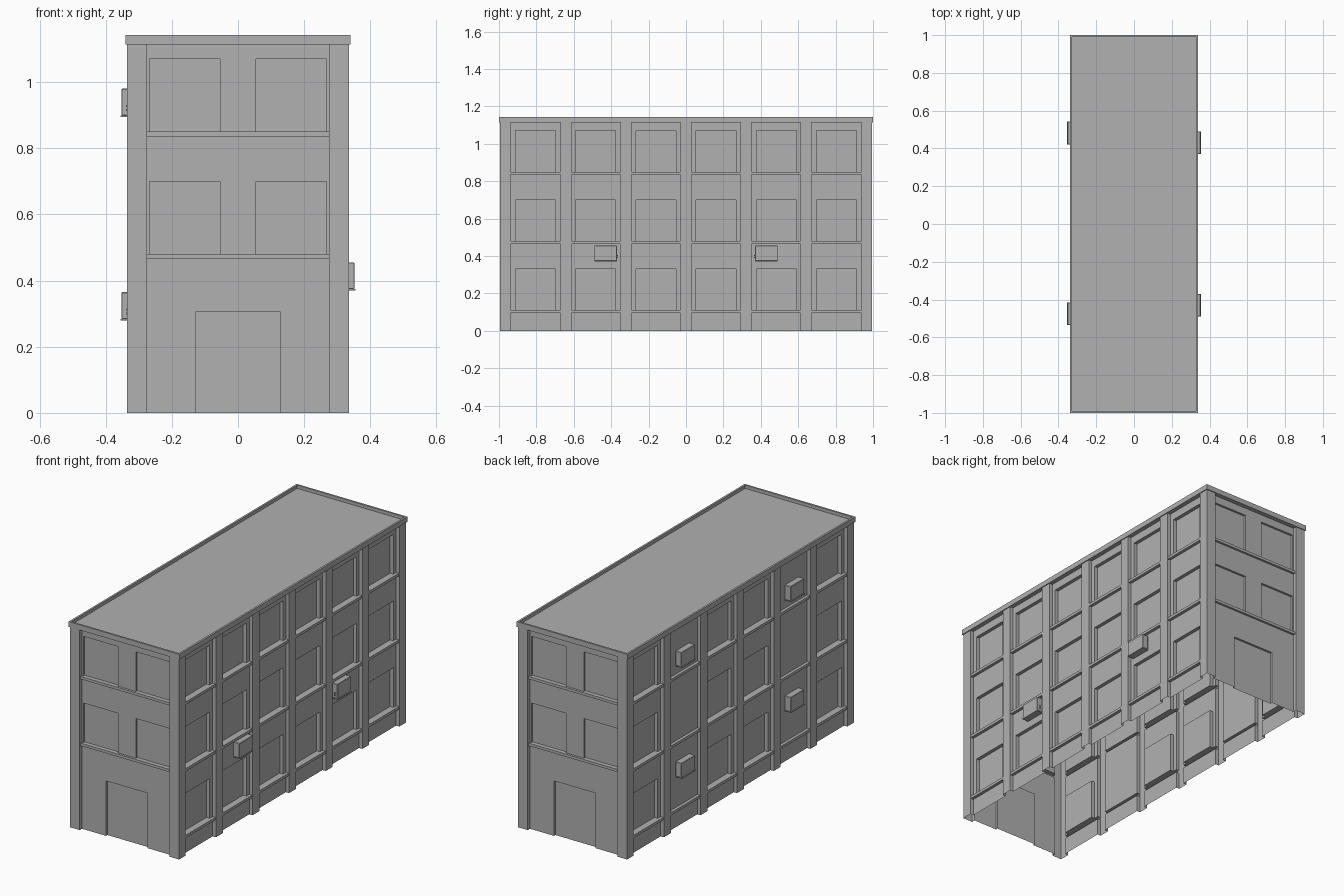
import bpy, bmesh, math
from mathutils import Matrix, Vector

if "Cube" in bpy.data.objects:
    bpy.data.objects.remove(bpy.data.objects["Cube"])

HALF_W, HALF_L = 0.335, 0.995      # outer faces of the pilasters
EAVE, TOP = 1.113, 1.142
WALL = 0.02                        # setback of wall behind pilasters

concrete = bpy.data.materials.new("concrete grey")
concrete.use_nodes = True
GREY = (0.44, 0.44, 0.44, 1)
concrete.diffuse_color = GREY
concrete.node_tree.nodes["Principled BSDF"].inputs["Base Color"].default_value = GREY


def finish(name, bm):
    mesh = bpy.data.meshes.new(name)
    bm.to_mesh(mesh)
    bm.free()
    mesh.materials.append(concrete)
    obj = bpy.data.objects.new(name, mesh)
    bpy.context.collection.objects.link(obj)
    return obj


def box(name, lo, hi, bevel=0):
    lo, hi = Vector(lo), Vector(hi)
    bm = bmesh.new()
    bmesh.ops.create_cube(bm, size=1)
    for v in bm.verts:
        v.co = Vector(c * s for c, s in zip(v.co, hi - lo)) + (lo + hi) / 2
    obj = finish(name, bm)
    if bevel:
        mod = obj.modifiers.new("bevel", 'BEVEL')
        mod.width, mod.segments = bevel, 1
    return obj


def relief_wall(name, half, offset, turn, regions):
    """Stepped wall sheet; regions are (u0, u1, z0, z1, setback), later ones win."""
    us = sorted({-half, half} | {u for r in regions for u in r[:2]})
    zs = sorted({0, EAVE} | {z for r in regions for z in r[2:4]})

    def setback(i, j):
        u, z = (us[i] + us[i + 1]) / 2, (zs[j] + zs[j + 1]) / 2
        depth = WALL
        for u0, u1, z0, z1, d in regions:
            if u0 < u < u1 and z0 < z < z1:
                depth = d
        return depth

    bm = bmesh.new()

    def quad(*points):
        bm.faces.new([bm.verts.new((u, d - offset, z)) for u, z, d in points])

    for i in range(len(us) - 1):
        for j in range(len(zs) - 1):
            u0, u1, z0, z1 = us[i], us[i + 1], zs[j], zs[j + 1]
            a = setback(i, j)
            quad((u0, z0, a), (u1, z0, a), (u1, z1, a), (u0, z1, a))
            if i + 2 < len(us) and setback(i + 1, j) != a:
                b = setback(i + 1, j)
                quad((u1, z0, a), (u1, z0, b), (u1, z1, b), (u1, z1, a))
            if j + 2 < len(zs) and setback(i, j + 1) != a:
                b = setback(i, j + 1)
                quad((u0, z1, a), (u1, z1, a), (u1, z1, b), (u0, z1, b))
    bmesh.ops.remove_doubles(bm, verts=bm.verts, dist=0.0005)
    bmesh.ops.dissolve_limit(bm, angle_limit=0.01, verts=bm.verts, edges=bm.edges)
    bm.transform(Matrix.Rotation(math.radians(turn), 4, 'Z'))
    return finish(name, bm)


SILLS = (0.11, 0.48, 0.85)
WINDOW_H, LEDGE_H = 0.22, 0.015


def end_regions():
    # ledges, upper windows, door, corner pilasters
    regions = [(-0.275, 0.275, s - LEDGE_H, s, 0.008) for s in SILLS[1:]]
    for s in SILLS[1:]:
        regions += [(-0.267, -0.055, s, s + WINDOW_H, 0.032),
                    (0.055, 0.267, s, s + WINDOW_H, 0.032)]
    regions.append((-0.128, 0.128, 0, 0.305, 0.032))
    regions += [(-HALF_W, -0.275, 0, EAVE, 0), (0.275, HALF_W, 0, EAVE, 0)]
    return regions


def side_regions(blank_bays=()):
    regions = [(-HALF_L, HALF_L, s - LEDGE_H, s, 0.003) for s in SILLS]
    for bay in range(6):
        mid = (bay - 2.5) * 0.322
        if bay not in blank_bays:
            regions += [(mid - 0.107, mid + 0.107, s, s + WINDOW_H, 0.04) for s in SILLS]
    for k in range(-2, 3):
        regions.append((k * 0.321 - 0.03, k * 0.321 + 0.03, 0, EAVE, 0))
    regions += [(-HALF_L, -0.937, 0, EAVE, 0), (0.937, HALF_L, 0, EAVE, 0)]
    return regions


relief_wall("front_wall", HALF_W, HALF_L, 0, end_regions())
relief_wall("back_wall", HALF_W, HALF_L, 180, end_regions())
relief_wall("right_wall", HALF_L, HALF_W, 90, side_regions())
relief_wall("left_wall", HALF_L, HALF_W, 270, side_regions(blank_bays=(1, 4)))

# Roof slab with a raised rim
roof = bmesh.new()
bmesh.ops.create_cube(roof, size=1)
for v in roof.verts:
    v.co = (v.co.x * 0.68, v.co.y * 2, TOP if v.co.z > 0 else EAVE)
deck = max(roof.faces, key=lambda f: f.calc_center_median().z)
bmesh.ops.inset_region(roof, faces=[deck], thickness=0.015)
sunk = bmesh.ops.extrude_face_region(roof, geom=[deck])
bmesh.ops.translate(roof, vec=(0, 0, -0.018),
                    verts=[g for g in sunk["geom"] if isinstance(g, bmesh.types.BMVert)])
bmesh.ops.delete(roof, geom=[deck], context='FACES_ONLY')
finish("roof_parapet", roof)


# Wall-hung cooling units with a tray and small valves at one end
def cooling_unit(name, side, y, z, valve_end):
    inner, outer, tray = HALF_W - WALL, 0.352, 0.355

    def span(x0, x1):
        return sorted((side * x0, side * x1))

    a, b = span(inner, outer)
    box(name + "_case", (a, y - 0.06, z + 0.004), (b, y + 0.06, z + 0.085), 0.002)
    a, b = span(inner, tray)
    box(name + "_tray", (a, y - 0.06, z), (b, y + 0.06, z + 0.004))
    a, b = span(inner + 0.018, inner + 0.024)
    end = y + valve_end * 0.062
    for dz in (0.018, 0.03):
        box(name + "_valve", (a, end - 0.004, z + dz), (b, end + 0.004, z + dz + 0.006))


cooling_unit("right_front_cooler", 1, -0.43, 0.37, 1)
cooling_unit("right_back_cooler", 1, 0.43, 0.37, -1)
for label, z in (("lower", 0.28), ("upper", 0.895)):
    cooling_unit("left_front_cooler_" + label, -1, -0.475, z, -1)
    cooling_unit("left_back_cooler_" + label, -1, 0.482, z, -1)
